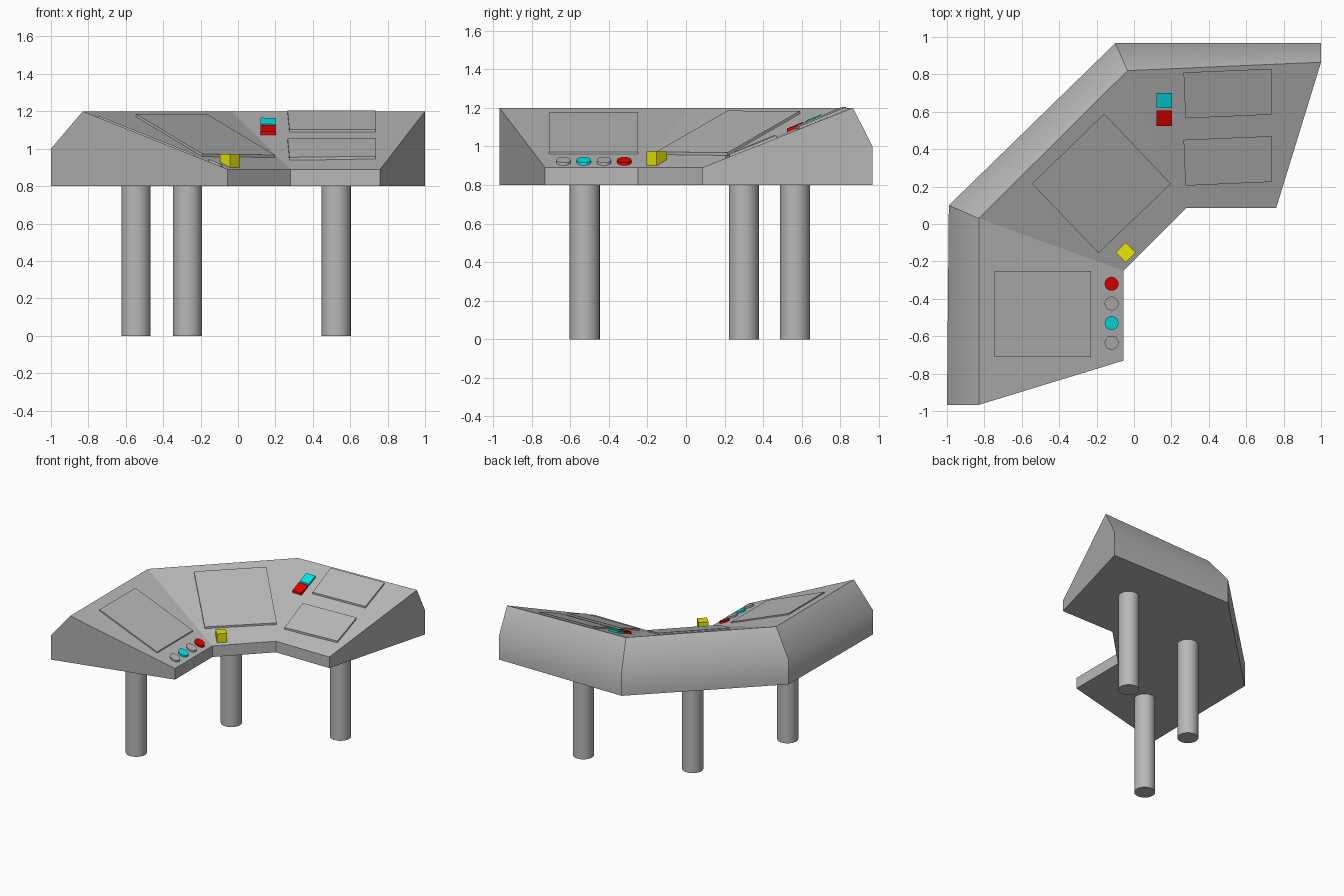
import bpy, bmesh, math
from mathutils import Vector
from mathutils.bvhtree import BVHTree

cube = bpy.data.objects.get("Cube")
if cube:
    bpy.data.objects.remove(cube, do_unlink=True)


def material(name, color):
    m = bpy.data.materials.new(name)
    m.use_nodes = True
    m.diffuse_color = (*color, 1)
    m.node_tree.nodes["Principled BSDF"].inputs["Base Color"].default_value = (*color, 1)
    return m


grey = material("grey", (0.48, 0.48, 0.48))
red = material("red", (0.8, 0, 0))
cyan = material("cyan", (0, 0.8, 0.8))
yellow = material("yellow", (0.8, 0.8, 0))


def add_object(name, bm, mat):
    bmesh.ops.recalc_face_normals(bm, faces=bm.faces)
    mesh = bpy.data.meshes.new(name)
    bm.to_mesh(mesh)
    mesh.materials.append(mat)
    ob = bpy.data.objects.new(name, mesh)
    bpy.context.collection.objects.link(ob)
    return ob


# Desk body: one cross-section per station (back wall, top rim, front lip)
FLOOR, WALL, RIM, LIP = 0.8, 1.0, 1.2, 0.89
stations = [
    ((1, 0.967), (1, 0.865), (0.76, 0.085)),
    ((-0.1, 0.967), (-0.035, 0.82), (0.28, 0.085)),
    ((-0.99, 0.1), (-0.83, 0.03), (-0.055, -0.25)),
    ((-1, -0.967), (-0.83, -0.967), (-0.055, -0.73)),
]
bm = bmesh.new()
rings = [[bm.verts.new((*p, z)) for p, z in
          ((back, FLOOR), (back, WALL), (rim, RIM), (front, LIP), (front, FLOOR))]
         for back, rim, front in stations]
for a, b in zip(rings, rings[1:]):
    for i in range(5):
        j = (i + 1) % 5
        face = bm.faces.new((a[i], a[j], b[j], b[i]))
        face.smooth = i < 2
bm.faces.new(rings[0])
bm.faces.new(rings[-1])
# Only the crease along the back wall stays soft
soft = {r[1] for r in rings}
for e in bm.edges:
    e.smooth = all(v in soft for v in e.verts)
add_object("desk_body", bm, grey)
surface = BVHTree.FromBMesh(bm)


def on_desk(x, y):
    return surface.ray_cast(Vector((x, y, 3)), Vector((0, 0, -1)))[0].z


def plate(name, outline, mat, height=0.014, level=None):
    """Prism that follows the desk top, or ends at a level top."""
    bm = bmesh.new()
    low, high = [], []
    for x, y in outline:
        z = on_desk(x, y)
        low.append(bm.verts.new((x, y, z - 0.015)))
        high.append(bm.verts.new((x, y, level or z + height)))
    bm.faces.new(low)
    bm.faces.new(high)
    for i in range(len(low)):
        j = (i + 1) % len(low)
        bm.faces.new((low[i], low[j], high[j], high[i]))
    return add_object(name, bm, mat)


def ngon(x, y, radius, sides, turn=0):
    angles = [turn + math.tau * i / sides for i in range(sides)]
    return [(x + radius * math.cos(a), y + radius * math.sin(a)) for a in angles]


# Screens
plate("right_screen", [(-0.745, -0.71), (-0.23, -0.71), (-0.23, -0.25), (-0.745, -0.25)], grey, 0.01)
plate("center_screen", [(-0.16, 0.59), (0.197, 0.215), (-0.19, -0.155), (-0.545, 0.215)], grey)
for name, y in (("lower", 0), ("upper", 0.36)):
    outline = [(0.275, 0.205), (0.735, 0.225), (0.735, 0.47), (0.265, 0.45)]
    plate("left_screen_" + name, [(px, py + y) for px, py in outline], grey)

# Round buttons
for i, mat in enumerate((red, grey, cyan, grey)):
    plate(f"round_button_{i + 1}", ngon(-0.12, -0.32 - 0.105 * i, 0.037, 24), mat)

# Square buttons and the block at the front lip
for name, y, mat in (("red", 0.565, red), ("cyan", 0.66, cyan)):
    plate(name + "_square_button", ngon(0.162, y, 0.058, 4, math.pi / 4), mat, 0.018)
plate("yellow_block", ngon(-0.044, -0.152, 0.053, 4), yellow, level=0.973)

# Legs
for name, x, y in (("right", -0.545, -0.525), ("center", -0.27, 0.3), ("left", 0.525, 0.565)):
    bpy.ops.mesh.primitive_cylinder_add(vertices=32, radius=0.078, depth=FLOOR + 0.01,
                                        location=(x, y, (FLOOR + 0.01) / 2))
    leg = bpy.context.object
    leg.name = name + "_leg"
    leg.data.materials.append(grey)
    bpy.ops.object.shade_smooth_by_angle(angle=math.radians(40))
